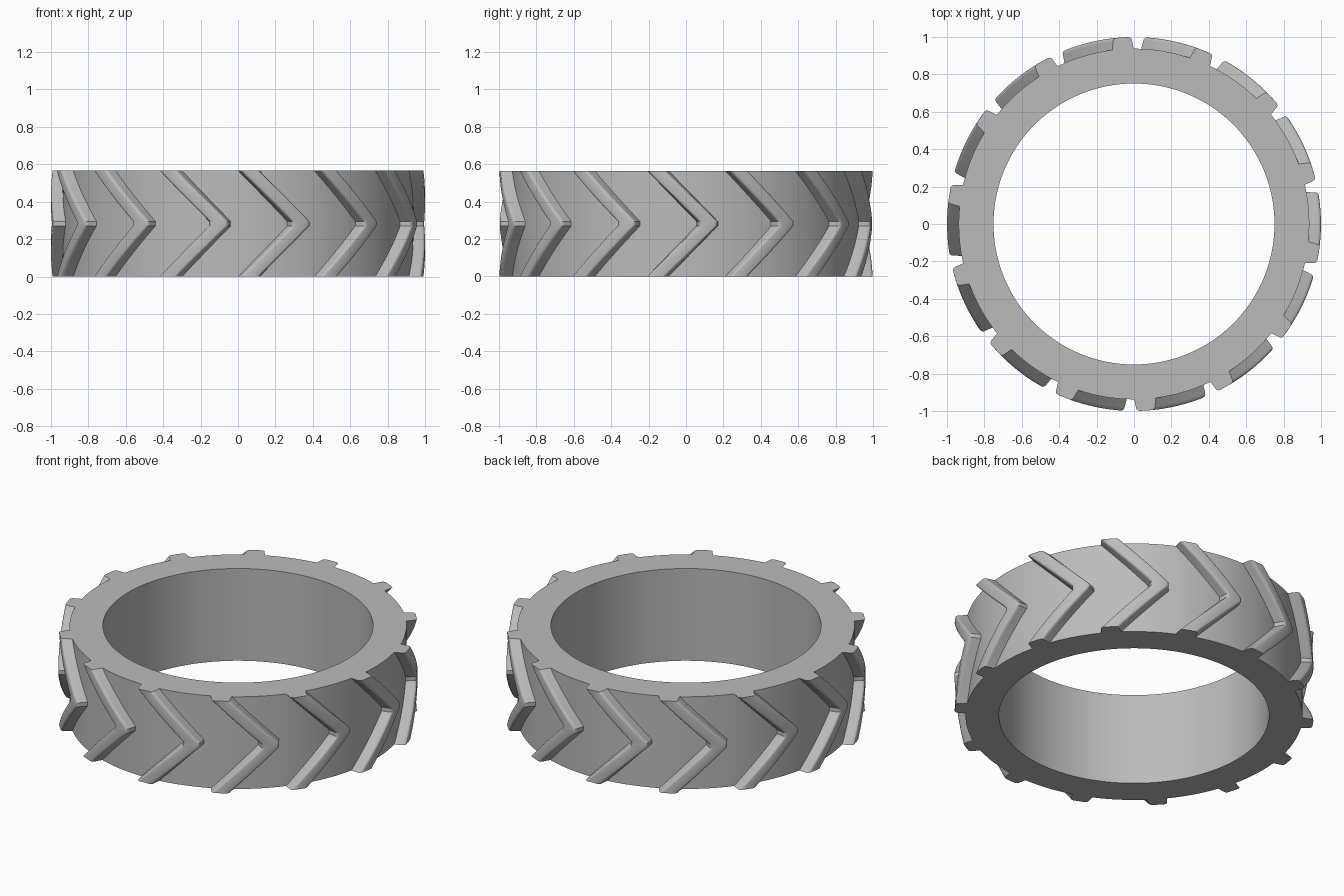
import bpy, bmesh
from math import sin, cos, radians, pi

cube = bpy.data.objects.get("Cube")
if cube:
    bpy.data.objects.remove(cube, do_unlink=True)

HEIGHT, BORE, BASE, CROWN = 0.565, 0.75, 0.936, 0.998
LUGS = 14
MID = HEIGHT / 2
PITCH = 360 / LUGS

rubber = bpy.data.materials.new("grey rubber")
rubber.use_nodes = True
grey = (0.5, 0.5, 0.5, 1)
rubber.diffuse_color = grey
rubber.node_tree.nodes["Principled BSDF"].inputs["Base Color"].default_value = grey


def finish(bm, name):
    bmesh.ops.recalc_face_normals(bm, faces=bm.faces)
    mesh = bpy.data.meshes.new(name)
    bm.to_mesh(mesh)
    bm.free()
    mesh.materials.append(rubber)
    obj = bpy.data.objects.new(name, mesh)
    bpy.context.collection.objects.link(obj)
    bpy.ops.object.select_all(action='DESELECT')
    obj.select_set(True)
    bpy.context.view_layer.objects.active = obj
    bpy.ops.object.shade_smooth_by_angle(angle=radians(30))
    return obj


def loft(bm, sections, closed):
    """Join matching loops of vertices, either as a ring or with end caps."""
    loops = [[bm.verts.new(p) for p in s] for s in sections]
    n = len(loops[0])
    pairs = list(zip(loops, loops[1:]))
    if closed:
        pairs.append((loops[-1], loops[0]))
    else:
        bm.faces.new(loops[0])
        bm.faces.new(loops[-1])
    for a, b in pairs:
        for i in range(n):
            j = (i + 1) % n
            bm.faces.new((a[i], a[j], b[j], b[i]))


def polar(r, degrees, z):
    a = radians(degrees)
    return (r * cos(a), r * sin(a), z)


# Tyre body: rectangular section spun round the axis
SEGMENTS = 168
section = [(BORE, 0), (BASE, 0), (BASE, HEIGHT), (BORE, HEIGHT)]
bm = bmesh.new()
loft(bm, [[polar(r, 360 * k / SEGMENTS, z) for r, z in section]
          for k in range(SEGMENTS)], True)
finish(bm, "tyre_body")

# Lug section: drafted sides with rounded shoulders, as (angle, radius)
WIDTH, DRAFT, ROUND = 7.2, 0.6, 0.02
ROUND_DEG = ROUND * 180 / pi
half = [(0, BASE - 0.006)]
for k in range(5):
    t = k / 4 * pi / 2
    half.append((DRAFT + ROUND_DEG * (1 - cos(t)), CROWN - ROUND * (1 - sin(t))))
lug_section = half + [(WIDTH - a, r) for a, r in reversed(half)]

# Chevron lugs: the section slides round the tyre towards mid height
SWEEP, TIP, STEPS = 16.2, 0.012, 10
lower = [(MID - TIP) * k / STEPS for k in range(STEPS + 1)]
levels = lower + [HEIGHT - z for z in reversed(lower)]
bm = bmesh.new()
for k in range(LUGS):
    start = -90 + k * PITCH
    loops = []
    for z in levels:
        lean = SWEEP * min(z, HEIGHT - z) / (MID - TIP)
        loops.append([polar(r, start + lean + a, z) for a, r in lug_section])
    loft(bm, loops, False)
finish(bm, "chevron_lugs")
